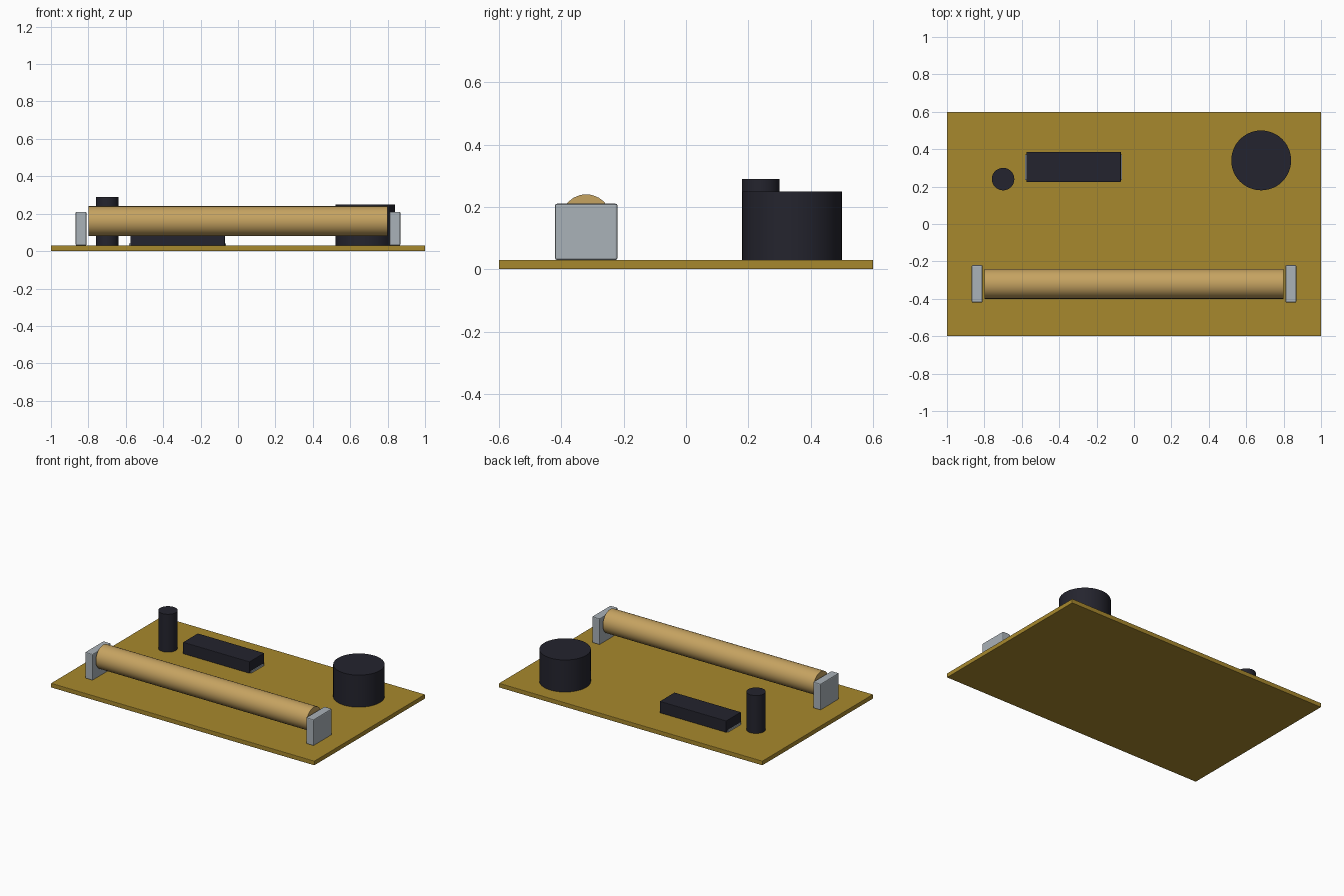
import bpy
import math

if "Cube" in bpy.data.objects:
    bpy.data.objects.remove(bpy.data.objects["Cube"])


def srgb(r, g, b):
    return [((c / 255 + 0.055) / 1.055) ** 2.4 for c in (r, g, b)] + [1.0]


def material(name, rgb):
    m = bpy.data.materials.new(name)
    m.diffuse_color = srgb(*rgb)
    m.use_nodes = True
    m.node_tree.nodes["Principled BSDF"].inputs["Base Color"].default_value = m.diffuse_color
    return m


BOARD = material("ochre board", (167, 136, 45))
DARK = material("dark plastic", (36, 36, 46))
METAL = material("light grey metal", (170, 178, 184))
TAN = material("tan tube", (198, 163, 97))


def box(name, lo, hi, mat, bevel=0.0):
    bpy.ops.mesh.primitive_cube_add(size=1, location=[(a + b) / 2 for a, b in zip(lo, hi)])
    o = bpy.context.object
    o.name = name
    o.scale = [b - a for a, b in zip(lo, hi)]
    bpy.ops.object.transform_apply(location=False, rotation=False, scale=True)
    o.data.materials.append(mat)
    if bevel:
        mod = o.modifiers.new("soft edges", 'BEVEL')
        mod.width = bevel
        mod.segments = 2
    return o


def cylinder(name, centre, radius, length, mat, rotation=(0, 0, 0)):
    bpy.ops.mesh.primitive_cylinder_add(vertices=48, radius=radius, depth=length,
                                        location=centre, rotation=rotation)
    o = bpy.context.object
    o.name = name
    o.data.materials.append(mat)
    bpy.ops.object.shade_smooth_by_angle(angle=math.radians(30))
    return o


TOP = 0.03  # upper surface of the board

# Base board
box("board", (-1, -0.6, 0), (1, 0.6, TOP), BOARD, 0.003)

# Long tube held between two end brackets
cylinder("tube", (0, -0.32, 0.16), 0.08, 1.6, TAN, (0, math.pi / 2, 0))
for side, label in ((-1, "left"), (1, "right")):
    xs = sorted((side * 0.81, side * 0.868))
    box(label + "_bracket", (xs[0], -0.42, TOP), (xs[1], -0.22, 0.21), METAL, 0.006)

# Upright round components
cylinder("large_can", (0.68, 0.34, 0.14), 0.16, 0.22, DARK)
cylinder("small_post", (-0.70, 0.24, 0.16), 0.06, 0.26, DARK)

# Rectangular chip with a thin contact strip at each end
box("chip", (-0.575, 0.225, TOP), (-0.07, 0.385, 0.11), DARK, 0.003)
for x, label in ((-0.582, "left"), (-0.073, "right")):
    box(label + "_contact", (x, 0.235, TOP), (x + 0.01, 0.372, 0.042), METAL)
